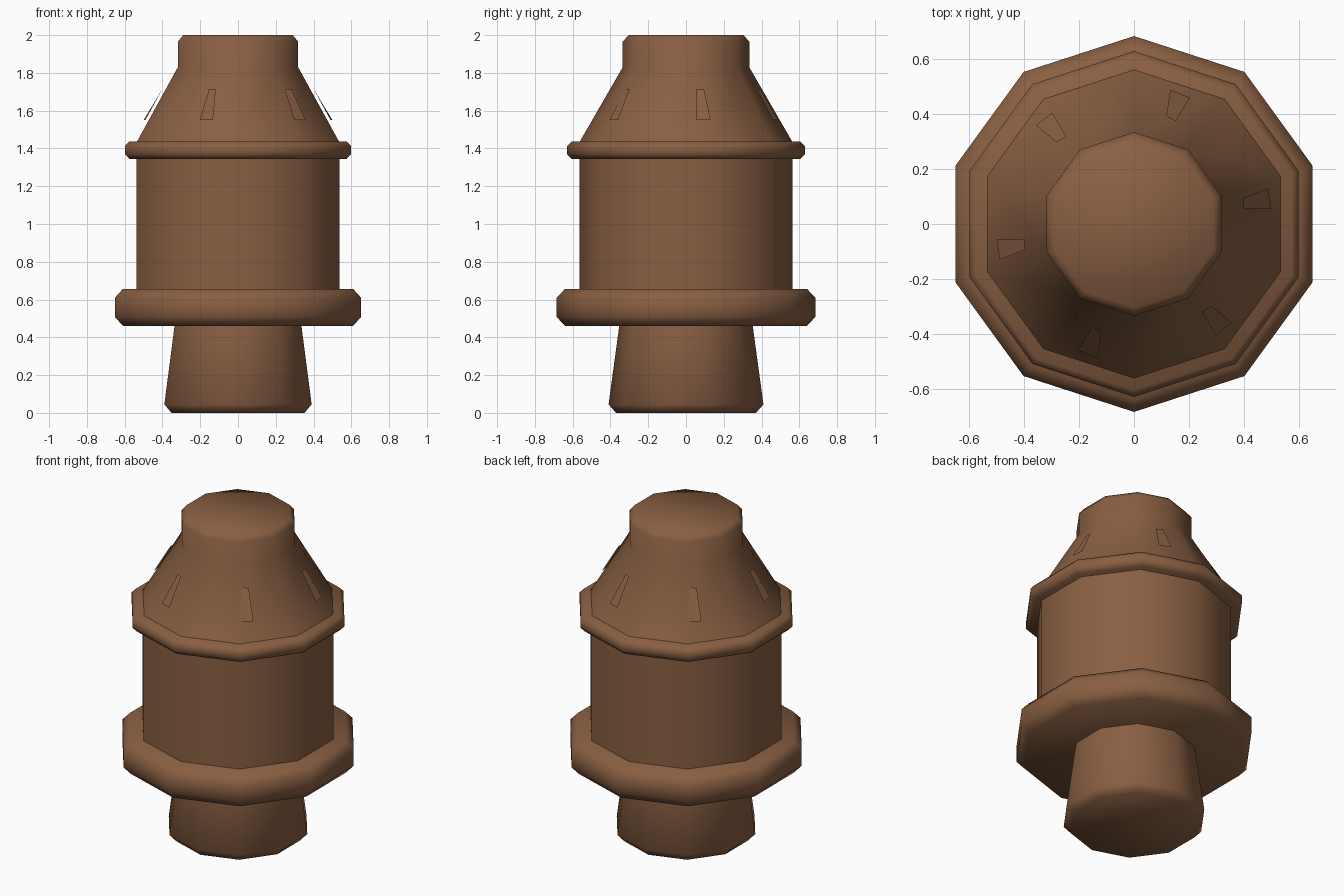
import bpy, bmesh, math

if "Cube" in bpy.data.objects:
    bpy.data.objects.remove(bpy.data.objects["Cube"])

SIDES = 10

brown = bpy.data.materials.new("brown clay")
brown.diffuse_color = (0.25, 0.115, 0.055, 1)
brown.use_nodes = True
brown.node_tree.nodes["Principled BSDF"].inputs["Base Color"].default_value = brown.diffuse_color


def make_object(name, bm, smooth_angle=None):
    mesh = bpy.data.meshes.new(name)
    bm.to_mesh(mesh)
    bm.free()
    mesh.materials.append(brown)
    obj = bpy.data.objects.new(name, mesh)
    bpy.context.collection.objects.link(obj)
    if smooth_angle:
        bpy.ops.object.select_all(action='DESELECT')
        obj.select_set(True)
        bpy.context.view_layer.objects.active = obj
        bpy.ops.object.shade_smooth_by_angle(angle=math.radians(smooth_angle))
    return obj


def turned(name, profile, smooth_angle=60):
    """Ten-sided turned solid from (radius, z) points, bottom to top."""
    bm = bmesh.new()
    rings = []
    for r, z in profile:
        rings.append([bm.verts.new((r * math.cos(a), r * math.sin(a), z))
                      for a in (math.pi / 2 + 2 * math.pi * i / SIDES
                                for i in range(SIDES))])
    for low, high in zip(rings, rings[1:]):
        for i in range(SIDES):
            j = (i + 1) % SIDES
            bm.faces.new((low[i], low[j], high[j], high[i]))
    bm.faces.new(rings[0][::-1])
    bm.faces.new(rings[-1])
    return make_object(name, bm, smooth_angle)


# Tapered foot
turned("foot", [(0.37, 0), (0.41, 0.045), (0.352, 0.47)])
# Wide lower flange
turned("lower_flange", [(0.64, 0.46), (0.685, 0.508),
                        (0.685, 0.61), (0.64, 0.657)])
# Straight drum
turned("drum", [(0.565, 0.64), (0.565, 1.36)])
# Narrow upper rim
turned("upper_rim", [(0.605, 1.345), (0.63, 1.37),
                     (0.63, 1.412), (0.605, 1.437)])
# Conical shoulder with the neck on top
turned("shoulder_and_neck", [(0.566, 1.43), (0.335, 1.83),
                             (0.335, 1.965), (0.305, 2.0)])

# Six slanted vent plates standing just off the shoulder
corners = [(0.50, 0.055, 1.55), (0.49, 0.13, 1.55),
           (0.40, 0.095, 1.715), (0.40, 0.055, 1.715)]
bm = bmesh.new()
for k in range(6):
    c, s = math.cos(k * math.pi / 3), math.sin(k * math.pi / 3)
    bm.faces.new([bm.verts.new((x * c - y * s, x * s + y * c, z))
                  for x, y, z in corners])
make_object("vent_plates", bm)
